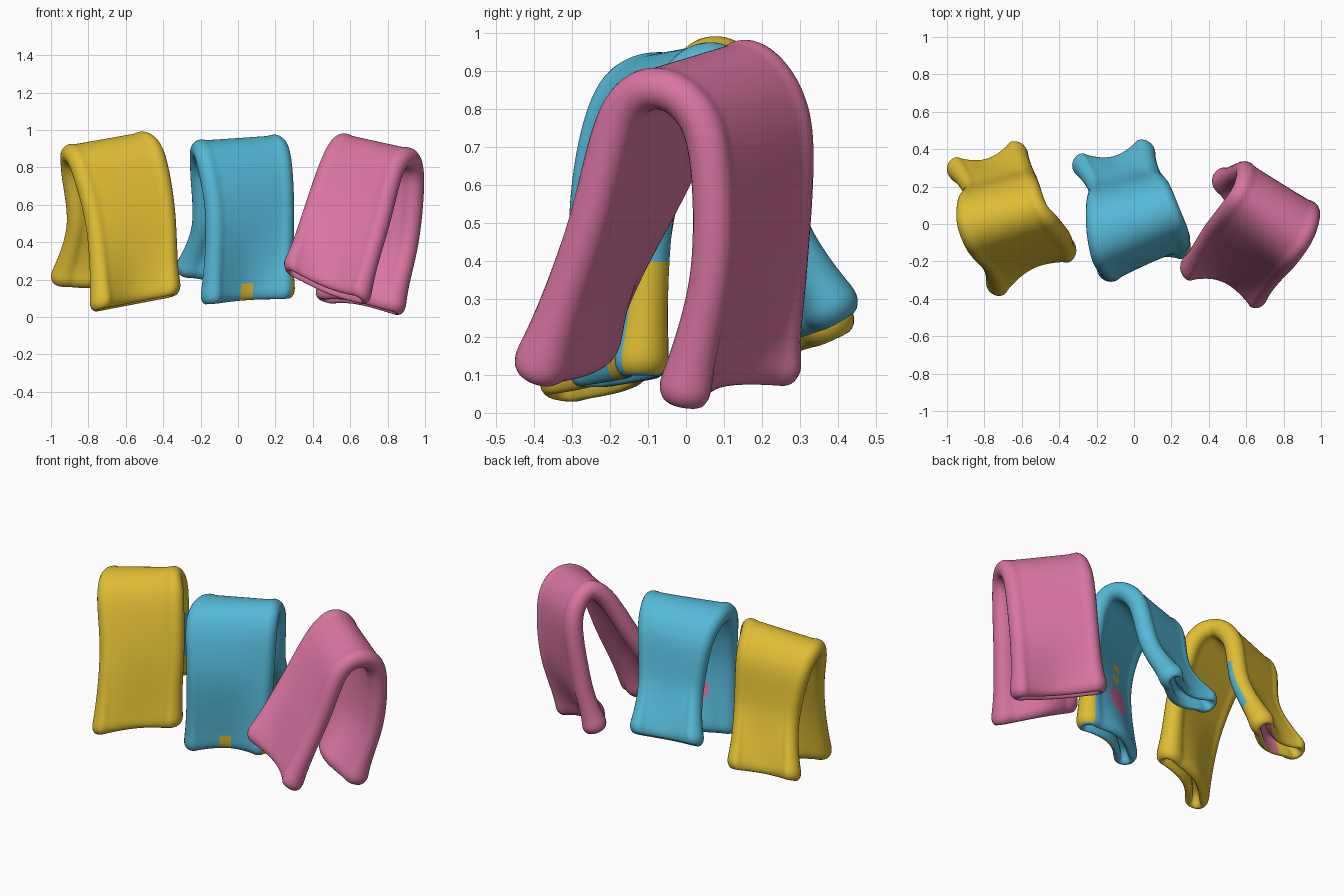
import bpy, bmesh, math
from mathutils import Vector

if "Cube" in bpy.data.objects:
    bpy.data.objects.remove(bpy.data.objects["Cube"])


def material(name, rgb):
    m = bpy.data.materials.new(name)
    m.diffuse_color = (*rgb, 1)
    m.use_nodes = True
    m.node_tree.nodes["Principled BSDF"].inputs["Base Color"].default_value = m.diffuse_color
    return m


GOLD = material("gold cloth", (0.74, 0.51, 0.034))
TEAL = material("teal cloth", (0.09, 0.48, 0.68))
ROSE = material("rose cloth", (0.70, 0.18, 0.36))


def spline(points, t):
    """Smooth curve through the points, t from 0 to 1."""
    p = [Vector(q) for q in points]
    p = [p[0] * 2 - p[1]] + p + [p[-1] * 2 - p[-2]]
    k = min(int(t * (len(points) - 1)), len(points) - 2)
    u = t * (len(points) - 1) - k
    a, b, c, d = p[k:k + 4]
    return 0.5 * (2 * b + (c - a) * u + (2 * a - 5 * b + 4 * c - d) * u * u
                  + (3 * b - a - 3 * c + d) * u ** 3)


def section():
    """Flat slab with puffy round edges: (position across, extension, thickness)."""
    half, puff, pts = 0.050, 0.058, []
    for side in (1, -1):
        for i in range(7):
            a = math.pi / 2 - math.pi * i / 6
            pts.append(((1 + side) / 2, side * puff * math.cos(a), side * puff * math.sin(a)))
        for i in range(1, 16):
            s = i / 16
            pts.append((1 - s if side == 1 else s, 0, -side * half))
    return pts


SECTION = section()
STEPS = 60
# Hem: rounded lip followed by a recessed slit (offset along the cloth, scale)
HEM = [(0.025, 0.95), (0.047, 0.76), (0.053, 0.5), (0.035, 0.32), (-0.04, 0.24)]


def towel(name, left, right, mats, bow, rule=None, cap=0):
    rows = [(0.0, -o, s) for o, s in reversed(HEM)]
    rows += [(i / STEPS, 0, 1) for i in range(STEPS + 1)]
    rows += [(1.0, o, s) for o, s in HEM]
    bm = bmesh.new()
    rings = []
    for t, off, scale in rows:
        a, b = spline(left, t), spline(right, t)
        lo, hi = max(t - 0.01, 0), min(t + 0.01, 1)
        tangent = (spline(left, hi) + spline(right, hi)
                   - spline(left, lo) - spline(right, lo)).normalized()
        across = (b - a).normalized()
        normal = tangent.cross(across).normalized()
        end = max(0, (abs(t - 0.5) - 0.28) / 0.22) ** 2
        puff = scale * (1 + 0.36 * end * end)
        ring = []
        for s, e, n in SECTION:
            dip = bow * end * math.sin(math.pi * s)
            p = (a.lerp(b, s) + across * e * puff
                 + normal * (n * puff - dip) + tangent * off)
            p -= tangent * dip * 0.12 * (1 if t > 0.5 else -1)
            ring.append(bm.verts.new(p))
        rings.append(ring)
    count = len(SECTION)
    for i in range(len(rings) - 1):
        for j in range(count):
            k = (j + 1) % count
            f = bm.faces.new((rings[i][j], rings[i][k], rings[i + 1][k], rings[i + 1][j]))
            if rule:
                s, e, n = ((SECTION[j][q] + SECTION[k][q]) / 2 for q in range(3))
                t = (rows[i][0] + rows[i + 1][0]) / 2
                f.material_index = rule(t, s, e, n, rows[i][2], f.calc_center_median())
    bm.faces.new(rings[0]).material_index = cap
    bm.faces.new(rings[-1])
    bmesh.ops.recalc_face_normals(bm, faces=bm.faces)
    for f in bm.faces:
        f.smooth = True
    me = bpy.data.meshes.new(name)
    bm.to_mesh(me)
    bm.free()
    for m in mats:
        me.materials.append(m)
    ob = bpy.data.objects.new(name, me)
    bpy.context.collection.objects.link(ob)
    sub = ob.modifiers.new("soft cloth", 'SUBSURF')
    sub.levels = sub.render_levels = 1


def oval(t, s, ct, cs, rt, rs):
    return ((t - ct) / rt) ** 2 + ((s - cs) / rs) ** 2 < 1


# Colour patches on the cloth
def gold_rule(t, s, e, n, scale, c):
    if t == 0 and scale < 0.4 and s > 0.25:
        return 2                                  # rose lining in the back hem
    if n < 0 and s > 0.65 and 0.06 < t < 0.23:
        return 1                                  # teal tint inside the back flap
    return 0


def teal_rule(t, s, e, n, scale, c):
    if s > 0.99 and e > 0.035 and t > 0.8 and 0.1 < c.z < 0.4:
        return 1                                  # gold tint on the front edge
    if n > 0 and t > 0.975 and scale > 0.6 and 0.36 < s < 0.58:
        return 1                                  # gold tint on the front hem
    if n < 0 and oval(t, s, 0.915, 0.47, 0.04, 0.2):
        return 2                                  # rose spot inside the front flap
    if n < 0 and (oval(t, s, 0.825, 0.47, 0.012, 0.07) or oval(t, s, 0.858, 0.47, 0.012, 0.07)):
        return 1                                  # small gold specks
    return 0


# Edge paths run from the back hem over the fold to the front hem
towel("gold_towel",
      [(-0.925, 0.29, 0.225), (-0.86, 0.18, 0.5), (-0.89, 0.11, 0.78), (-0.89, 0.0, 0.87),
       (-0.84, -0.12, 0.80), (-0.76, -0.21, 0.5), (-0.72, -0.31, 0.09)],
      [(-0.64, 0.37, 0.24), (-0.58, 0.25, 0.53), (-0.56, 0.20, 0.82), (-0.52, 0.09, 0.935),
       (-0.445, -0.005, 0.86), (-0.39, -0.08, 0.55), (-0.38, -0.14, 0.155)],
      [GOLD, TEAL, ROSE], 0.05, gold_rule, 2)

towel("teal_towel",
      [(-0.255, 0.31, 0.275), (-0.19, 0.19, 0.5), (-0.20, 0.11, 0.78), (-0.20, -0.03, 0.89),
       (-0.17, -0.18, 0.84), (-0.12, -0.25, 0.55), (-0.125, -0.235, 0.12)],
      [(0.04, 0.38, 0.285), (0.09, 0.255, 0.52), (0.14, 0.19, 0.82), (0.19, 0.07, 0.92),
       (0.23, -0.03, 0.84), (0.245, -0.085, 0.55), (0.23, -0.12, 0.145)],
      [TEAL, GOLD, ROSE], 0.055, teal_rule)

towel("rose_towel",
      [(0.49, 0.23, 0.13), (0.55, 0.265, 0.4), (0.60, 0.275, 0.76), (0.58, 0.18, 0.92),
       (0.515, 0.08, 0.865), (0.41, -0.06, 0.58), (0.315, -0.235, 0.27)],
      [(0.825, 0.005, 0.072), (0.91, 0.07, 0.4), (0.94, 0.052, 0.73), (0.91, -0.055, 0.85),
       (0.835, -0.17, 0.79), (0.75, -0.26, 0.48), (0.645, -0.375, 0.14)],
      [ROSE], 0.065)
